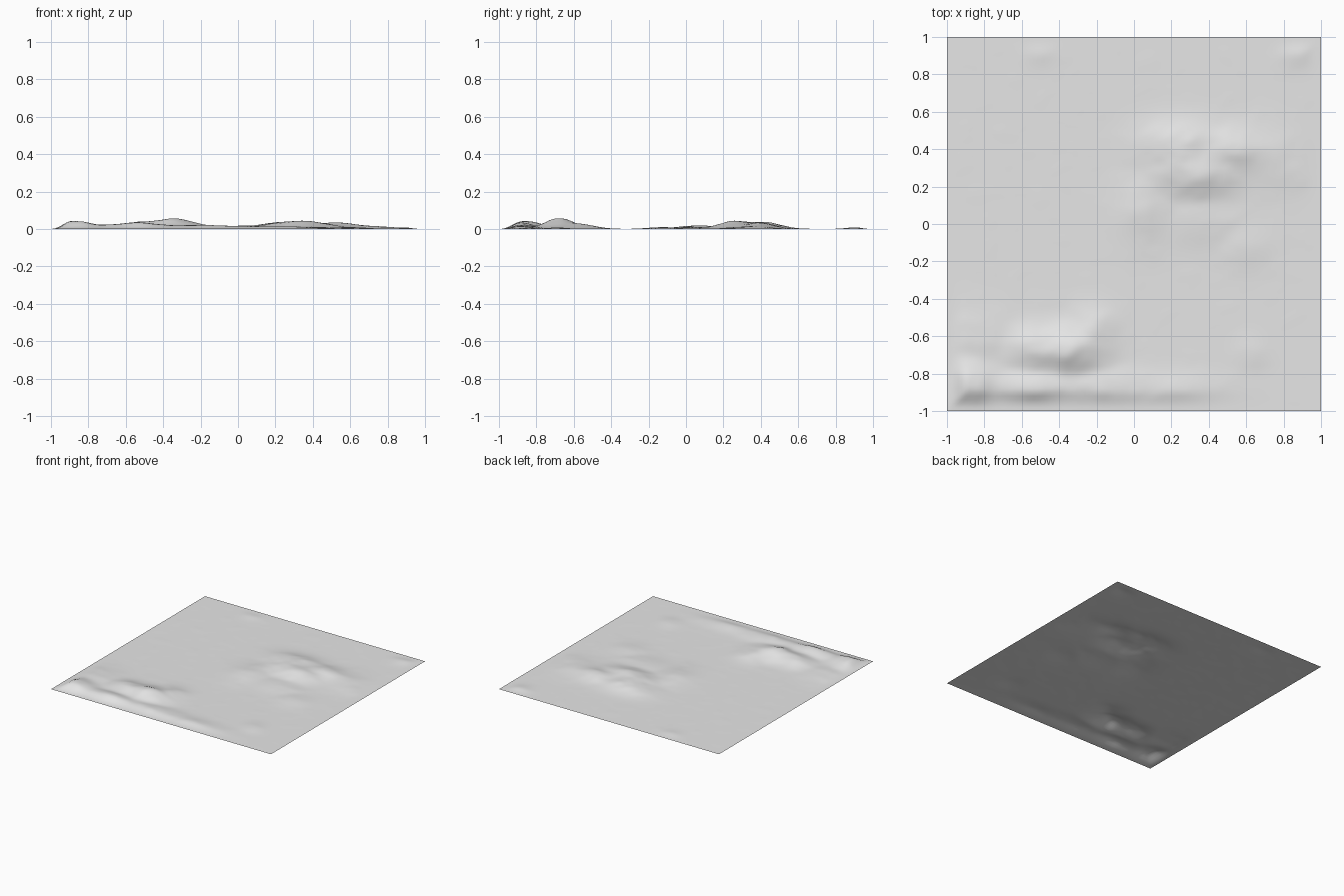
import bpy
import bmesh
from math import exp
from mathutils import Vector, noise

cube = bpy.data.objects.get("Cube")
if cube:
    bpy.data.objects.remove(cube, do_unlink=True)

# Hills: centre x, centre y, height, spread x, spread y
HILLS = [
    # front left range and the rim along the front edge
    (-0.34, -0.67, 0.054, 0.12, 0.08),
    (-0.52, -0.67, 0.038, 0.11, 0.08),
    (-0.88, -0.86, 0.042, 0.11, 0.09),
    (-0.55, -0.88, 0.034, 0.16, 0.06),
    (-0.22, -0.58, 0.026, 0.08, 0.09),
    (-0.85, -0.62, 0.014, 0.14, 0.11),
    (-0.18, -0.88, 0.021, 0.20, 0.07),
    (0.20, -0.89, 0.015, 0.18, 0.06),
    # back right range with its foothills
    (0.33, 0.27, 0.043, 0.15, 0.09),
    (0.25, 0.41, 0.038, 0.15, 0.09),
    (0.52, 0.39, 0.033, 0.13, 0.08),
    (0.05, 0.08, 0.018, 0.10, 0.12),
    (0.70, 0.36, 0.014, 0.12, 0.11),
    (0.36, 0.02, 0.012, 0.15, 0.09),
    (0.60, -0.12, 0.010, 0.09, 0.08),
    (0.82, 0.27, 0.008, 0.07, 0.07),
    # low mounds
    (0.62, -0.69, 0.007, 0.06, 0.06),
    (0.87, 0.91, 0.009, 0.06, 0.05),
    (-0.50, 0.92, 0.006, 0.06, 0.05),
]


def ease(t):
    t = max(0, min(1, t))
    return t * t * (3 - 2 * t)


def height(x, y):
    # blend the hills, roughen them, and drop to the ground at the border
    total = 0
    for cx, cy, h, sx, sy in HILLS:
        total += (h * exp(-((x - cx) / sx) ** 2 / 2 - ((y - cy) / sy) ** 2 / 2)) ** 3
    z = total ** (1 / 3)
    rough = noise.noise(Vector((x * 7, y * 9, 3))) + noise.noise(Vector((x * 15, y * 18, 8))) / 2
    z = z * (1 + 0.14 * rough) + 0.001 * max(0, rough)
    border = min(1 - abs(x), 1 - abs(y))
    return max(0, z) * ease(border / 0.11)


# Terrain sheet
bm = bmesh.new()
bmesh.ops.create_grid(bm, x_segments=100, y_segments=100, size=1)
for v in bm.verts:
    v.co.z = height(v.co.x, v.co.y)
for f in bm.faces:
    f.smooth = True
mesh = bpy.data.meshes.new("terrain")
bm.to_mesh(mesh)
bm.free()
terrain = bpy.data.objects.new("terrain", mesh)
bpy.context.collection.objects.link(terrain)

# Plain grey ground
grey = bpy.data.materials.new("light_grey")
grey.use_nodes = True
colour = (0.8, 0.8, 0.8, 1)
grey.diffuse_color = colour
grey.node_tree.nodes["Principled BSDF"].inputs["Base Color"].default_value = colour
mesh.materials.append(grey)
